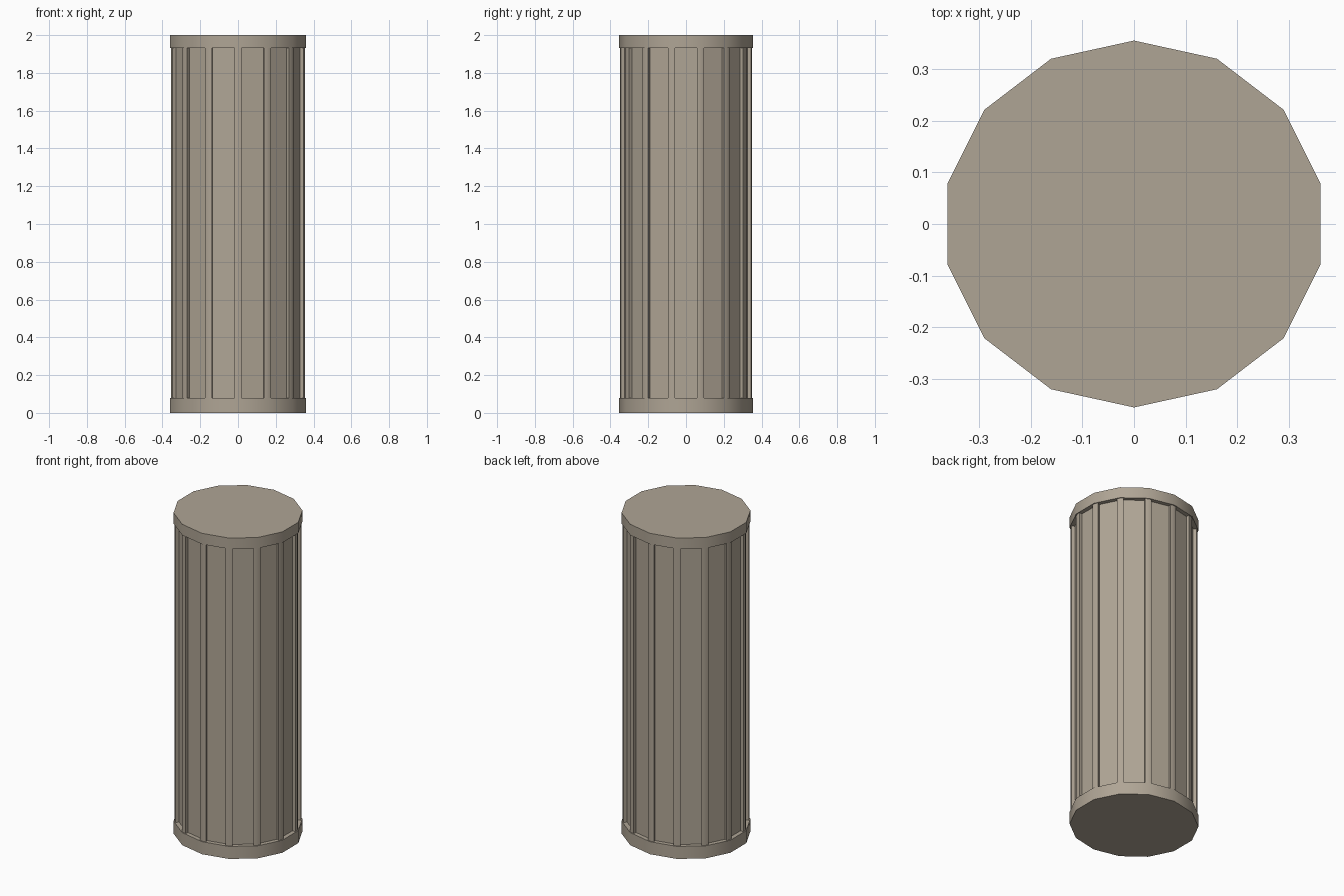
import bpy, math
from mathutils import Vector

if "Cube" in bpy.data.objects:
    bpy.data.objects.remove(bpy.data.objects["Cube"])

SIDES = 14
RX, RY = 0.370, 0.355

stone = bpy.data.materials.new("warm_grey_stone")
stone.diffuse_color = (0.43, 0.375, 0.30, 1)
stone.use_nodes = True
stone.node_tree.nodes["Principled BSDF"].inputs["Base Color"].default_value = stone.diffuse_color


def ring(scale):
    """Corner points of the slightly oval polygon, one corner facing the front."""
    return [Vector((RX * scale * math.cos(a), RY * scale * math.sin(a)))
            for a in (-math.pi / 2 + 2 * math.pi * i / SIDES for i in range(SIDES))]


def prism(name, pts, z0, z1):
    n = len(pts)
    verts = [(p.x, p.y, z) for z in (z0, z1) for p in pts]
    faces = [(i, (i + 1) % n, n + (i + 1) % n, n + i) for i in range(n)]
    faces += [tuple(reversed(range(n))), tuple(range(n, 2 * n))]
    me = bpy.data.meshes.new(name)
    me.from_pydata(verts, [], faces)
    me.materials.append(stone)
    ob = bpy.data.objects.new(name, me)
    bpy.context.collection.objects.link(ob)
    bpy.ops.object.select_all(action='DESELECT')
    ob.select_set(True)
    bpy.context.view_layer.objects.active = ob
    bpy.ops.object.shade_smooth_by_angle(angle=math.radians(30))
    return ob


# Shaft profile: narrow ribs on the corners, a recessed panel on every side
corners = ring(0.984)
RIB, DEPTH = 0.02, 0.02
profile = []
for i, a in enumerate(corners):
    b = corners[(i + 1) % SIDES]
    t = (b - a).normalized()
    inward = Vector((-t.y, t.x)) * DEPTH
    p, q = a + t * RIB, b - t * RIB
    profile += [a, p, p + inward, q + inward, q]
prism("column_shaft", profile, 0.078, 1.932)

# End caps
prism("bottom_cap", ring(1.0), 0.0, 0.078)
prism("top_cap", ring(1.0), 1.932, 2.0)
